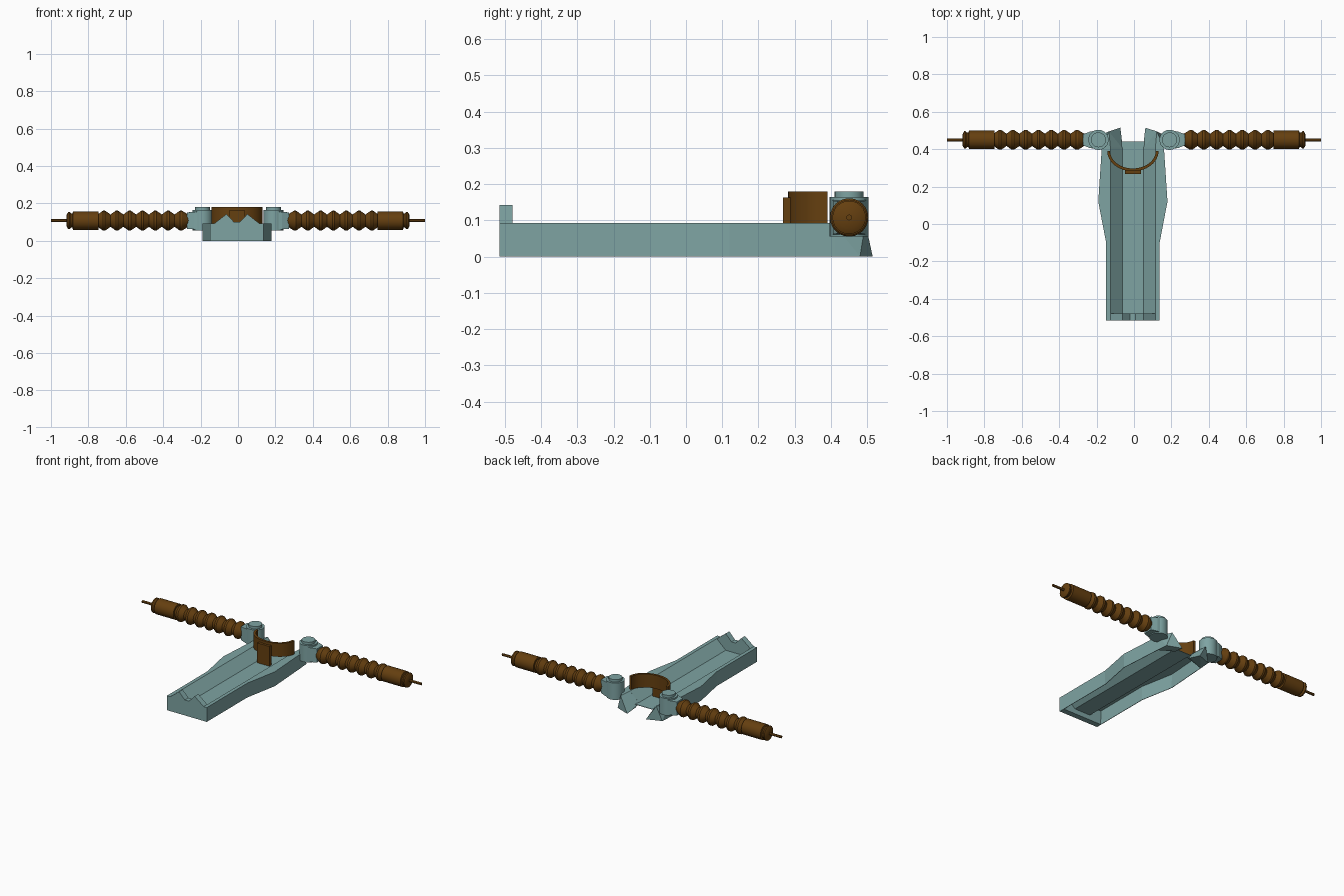
import bpy, bmesh, math
from mathutils import Matrix, Vector

cube = bpy.data.objects.get("Cube")
if cube:
    bpy.data.objects.remove(cube, do_unlink=True)


def make_material(name, rgb):
    m = bpy.data.materials.new(name)
    m.use_nodes = True
    m.diffuse_color = (*rgb, 1)
    m.node_tree.nodes["Principled BSDF"].inputs["Base Color"].default_value = (*rgb, 1)
    return m


TEAL = make_material("dull teal", (0.21, 0.37, 0.365))
BROWN = make_material("dark brown", (0.13, 0.05, 0.005))
CX = -0.006          # centre line of the tray
RIM, FLOOR = 0.093, 0.035
ARM_Y, ARM_Z = 0.45, 0.108


def finish(name, bm, mat, smooth=False):
    bmesh.ops.recalc_face_normals(bm, faces=bm.faces)
    me = bpy.data.meshes.new(name)
    bm.to_mesh(me)
    bm.free()
    me.materials.append(mat)
    ob = bpy.data.objects.new(name, me)
    bpy.context.collection.objects.link(ob)
    if smooth:
        bpy.ops.object.select_all(action='DESELECT')
        ob.select_set(True)
        bpy.context.view_layer.objects.active = ob
        bpy.ops.object.shade_smooth_by_angle(angle=math.radians(30))
    return ob


def loft(bm, rings, closed):
    """Skin quads between successive point rings."""
    rows = [[bm.verts.new(p) for p in r] for r in rings]
    n = len(rows[0])
    for a, b in zip(rows, rows[1:]):
        for i in range(n if closed else n - 1):
            j = (i + 1) % n
            bm.faces.new((a[i], a[j], b[j], b[i]))
    return rows


def lathe_x(name, profile, side, mat, sides=24):
    """Turn (x, radius) pairs around the arm axis."""
    bm = bmesh.new()
    rings = []
    for x, r in profile:
        angles = [2 * math.pi * k / sides for k in range(sides)]
        rings.append([(side * x, ARM_Y + r * math.cos(a), ARM_Z + r * math.sin(a)) for a in angles])
    rows = loft(bm, rings, True)
    bm.faces.new(rows[0])
    bm.faces.new(rows[-1])
    return finish(name, bm, mat, True)


def cylinder_z(name, x, y, r, z0, z1, mat):
    bm = bmesh.new()
    bmesh.ops.create_cone(bm, cap_ends=True, segments=24, radius1=r, radius2=r, depth=z1 - z0,
                          matrix=Matrix.Translation((x, y, (z0 + z1) / 2)))
    return finish(name, bm, mat, True)


def box(name, lo, hi, mat):
    bm = bmesh.new()
    lo, hi = Vector(lo), Vector(hi)
    bmesh.ops.create_cube(bm, matrix=Matrix.Translation((lo + hi) / 2) @ Matrix.Diagonal((*(hi - lo), 1)))
    return finish(name, bm, mat)


def hull(name, points, mat):
    bm = bmesh.new()
    for p in points:
        bm.verts.new(p)
    bmesh.ops.convex_hull(bm, input=bm.verts)
    return finish(name, bm, mat)


# Hollow tray: folded sheet lofted along its length
bm = bmesh.new()
rings = []
for y, w in ((-0.515, 0.143), (-0.1, 0.143), (0.12, 0.185), (0.41, 0.166)):
    half = [(w, 0), (w, RIM), (0.12, RIM), (0.056, FLOOR)]
    section = [(-x, z) for x, z in half] + half[::-1]
    rings.append([(CX + x, y, z) for x, z in section])
loft(bm, rings, False)
tray = finish("tray", bm, TEAL)
sheet = tray.modifiers.new("sheet", 'SOLIDIFY')
sheet.thickness = 0.003
sheet.offset = -1

box("floor_tongue", (CX - 0.062, 0.40, FLOOR - 0.003), (CX + 0.062, 0.44, FLOOR), TEAL)

# Notched end plate across the front
half = [(0.143, 0), (0.143, RIM), (0.12, RIM), (0.056, 0.143), (0.015, 0.1)]
outline = half + [(-x, z) for x, z in half[::-1]]
bm = bmesh.new()
face = bm.faces.new([bm.verts.new((CX + x, -0.515, z)) for x, z in outline])
out = bmesh.ops.extrude_face_region(bm, geom=[face])
bmesh.ops.translate(bm, vec=(0, 0.037, 0), verts=[v for v in out["geom"] if isinstance(v, bmesh.types.BMVert)])
finish("end_plate", bm, TEAL)

# Curved back band standing on the rim, with its support plate
bm = bmesh.new()
rings = []
for k in range(25):
    a = math.pi + math.pi * k / 24
    c, s = math.cos(a), math.sin(a)
    rings.append([(CX + rx * c, 0.39 + ry * s, z) for rx, ry, z in
                  ((0.137, 0.108, RIM), (0.137, 0.108, 0.18), (0.122, 0.093, 0.18), (0.122, 0.093, RIM))])
rows = loft(bm, rings, True)
bm.faces.new(rows[0])
bm.faces.new(rows[-1])
finish("curved_band", bm, BROWN, True)
box("band_support", (CX - 0.043, 0.267, FLOOR), (CX + 0.043, 0.29, 0.163), BROWN)

# Arm profile: bellows ridges
bellows = [(0.265, 0.032)]
for k in range(7):
    x = 0.305 + 0.0685 * k
    bellows += [(x - 0.006, 0.053), (x + 0.006, 0.053), (x + 0.034, 0.033)]
grip = [(0.745, 0.03), (0.745, 0.049), (0.882, 0.049), (0.885, 0.038), (0.892, 0.038),
        (0.9, 0.046), (0.908, 0.046), (0.917, 0.03)]

for side, label in ((1, "left"), (-1, "right")):
    # Flared rear wedge beside the channel mouth
    wedge = [(0.12, 0.405, RIM), (0.166, 0.405, RIM), (0.166, 0.405, 0), (0.056, 0.405, FLOOR),
             (0.058, 0.44, FLOOR - 0.02), (0.067, 0.515, 0), (0.128, 0.495, RIM), (0.16, 0.48, 0)]
    hull(label + "_rear_wedge", [(CX + side * x, y, z) for x, y, z in wedge], TEAL)

    # Pivot hub with cap and tapered arm socket
    hub_x = side * 0.19
    cylinder_z(label + "_hub", hub_x, ARM_Y, 0.054, 0.055, 0.164, TEAL)
    cylinder_z(label + "_hub_cap", hub_x, ARM_Y, 0.04, 0.16, 0.18, TEAL)
    socket = [(side * x, ARM_Y + sy * w, z) for x, w, dz in ((0.19, 0.05, 0.05), (0.235, 0.044, 0.046), (0.272, 0.03, 0.044))
              for sy in (-1, 1) for z in (ARM_Z - dz, ARM_Z + dz)]
    hull(label + "_socket", socket, TEAL)

    # Bellows, grip and thin tip rod
    lathe_x(label + "_bellows", bellows, side, BROWN)
    lathe_x(label + "_grip", grip, side, BROWN)
    lathe_x(label + "_tip_rod", [(0.9, 0.008), (1.0, 0.008)], side, BROWN, 12)
